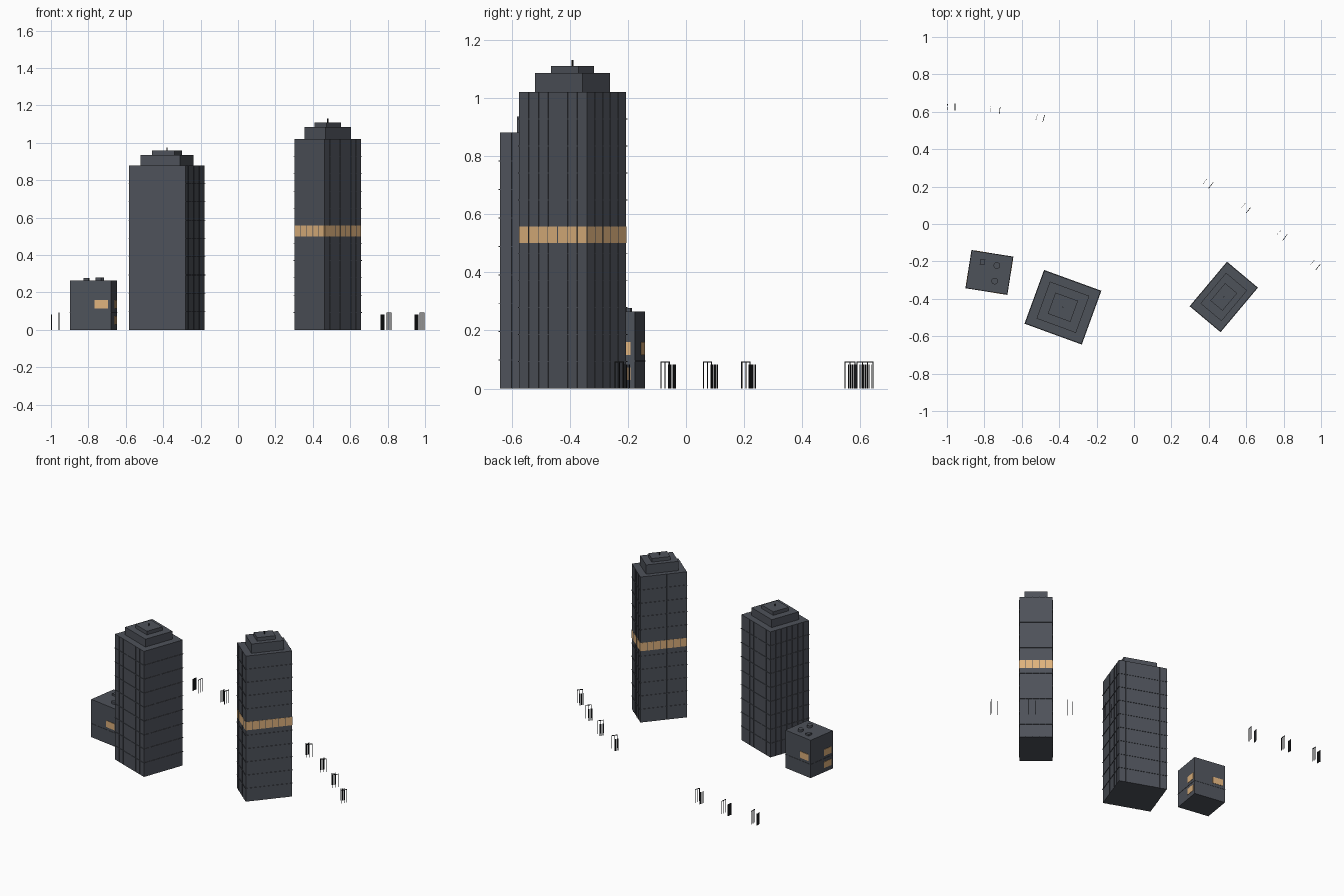
import bpy, bmesh, math
from mathutils import Matrix, Vector

if "Cube" in bpy.data.objects:
    bpy.data.objects.remove(bpy.data.objects["Cube"])


def material(name, rgb):
    m = bpy.data.materials.new(name)
    m.diffuse_color = (*rgb, 1)
    m.use_nodes = True
    m.node_tree.nodes["Principled BSDF"].inputs["Base Color"].default_value = m.diffuse_color
    return m


WALL = material("slate_wall", (0.076, 0.084, 0.102))
LIT = material("lit_window", (0.73, 0.445, 0.205))
METAL = material("dark_metal", (0.018, 0.019, 0.022))


def box(bm, size, center):
    """Add a box to a mesh in progress."""
    m = Matrix.Translation(center) @ Matrix.Diagonal((*size, 1))
    bmesh.ops.create_cube(bm, size=1, matrix=m)


def finish(bm, name, mat, pos, angle):
    me = bpy.data.meshes.new(name)
    bm.to_mesh(me)
    bm.free()
    me.materials.append(mat)
    ob = bpy.data.objects.new(name, me)
    ob.location = (pos[0], pos[1], 0)
    ob.rotation_euler.z = math.radians(angle)
    bpy.context.collection.objects.link(ob)
    return ob


def sides(w, d):
    """Yield the four sides: index, turn, face width, distance from centre."""
    for i in range(4):
        yield i, Matrix.Rotation(i * math.pi / 2, 4, 'Z'), (w, d)[i % 2], (d, w)[i % 2] / 2


def side_box(bm, turn, dist, u, width, z0, z1, thick):
    """Add a plate lying on one side of a building."""
    m = (turn @ Matrix.Translation((u, -dist - thick / 2, (z0 + z1) / 2))
         @ Matrix.Diagonal((width, thick, z1 - z0, 1)))
    bmesh.ops.create_cube(bm, size=1, matrix=m)


def tower(name, pos, angle, w, d, h, top2, top3, tip, floors, cols, band=None):
    # main shaft and stepped crown
    bm = bmesh.new()
    box(bm, (w, d, h), (0, 0, h / 2))
    box(bm, (w * .7, d * .7, top2 - h), (0, 0, (h + top2) / 2))
    box(bm, (w * .4, d * .4, top3 - top2), (0, 0, (top2 + top3) / 2))
    finish(bm, name + "_shaft", WALL, pos, angle)

    # vertical mullions and thin floor ledges
    bm = bmesh.new()
    for i, turn, fw, dist in sides(w, d):
        n = cols[i % 2]
        for k in range(1, n):
            side_box(bm, turn, dist, fw * (k / n - .5), .003, 0, h, .002)
    for k in range(1, floors):
        z = h * k / floors
        if band and band[0] - .004 < z < band[1] + .004:
            continue
        box(bm, (w + .006, d + .006, .003), (0, 0, z))
    finish(bm, name + "_facade_ribs", WALL, pos, angle)

    # roof mast
    bm = bmesh.new()
    box(bm, (.005, .005, tip - top3), (0, 0, (top3 + tip) / 2))
    finish(bm, name + "_mast", METAL, pos, angle)

    # lit storey, one pane per column
    if band:
        bm = bmesh.new()
        for i, turn, fw, dist in sides(w, d):
            n = cols[i % 2]
            for k in range(n):
                side_box(bm, turn, dist, fw * ((k + .5) / n - .5), fw / n - .003, *band, .0015)
        finish(bm, name + "_lit_panes", LIT, pos, angle)


tower("wide_tower", (-.38, -.445), -20, .32, .30, .88, .935, .96, .975, 9, (7, 7))
tower("tall_tower", (.48, -.39), -40, .21, .305, 1.02, 1.085, 1.11, 1.13, 11, (5, 7), (.50, .558))

# small block with roof units
pos, ang, w, d, h = (-.773, -.259), -9, .223, .203, .265
bm = bmesh.new()
box(bm, (w, d, h), (0, 0, h / 2))
box(bm, (w + .004, d + .004, .003), (0, 0, .095))
finish(bm, "small_block", WALL, pos, ang)

bm = bmesh.new()
unturn = Matrix.Rotation(math.radians(-ang), 3, 'Z')
vent = unturn @ Vector((-.81 - pos[0], -.203 - pos[1], h + .006))
box(bm, (.026, .03, .012), vent)
for x, y in ((-.733, -.222), (-.745, -.305)):
    p = unturn @ Vector((x - pos[0], y - pos[1], h + .0075))
    bmesh.ops.create_cone(bm, cap_ends=True, segments=12, radius1=.018, radius2=.018,
                          depth=.015, matrix=Matrix.Translation(p))
finish(bm, "small_block_roof_units", WALL, pos, ang)

# lit windows: one on every side, a lower one on the two ends
bm = bmesh.new()
for i, turn, fw, dist in sides(w, d):
    side_box(bm, turn, dist, fw * .26, fw * .33, .115, .16, .0025)
    if i % 2:
        side_box(bm, turn, dist, fw * .26, fw * .33, .03, .073, .0025)
finish(bm, "small_block_lit_windows", LIT, pos, ang)

# pairs of railing pieces standing across two paths: (picket xy, frame xy, path heading)
RAILS = [((-.997, .625), (-.957, .625), 0), ((-.767, .613), (-.718, .607), -7),
         ((-.52, .572), (-.483, .564), -15), ((.379, .228), (.411, .206), -38),
         ((.585, .097), (.612, .074), -38), ((.773, -.048), (.807, -.072), -38),
         ((.954, -.205), (.984, -.23), -38)]
for n, (a, b, heading) in enumerate(RAILS):
    bm = bmesh.new()
    for k in range(5):
        box(bm, (.003, .003, .083), (0, (k - 2) * .007, .0415))
    finish(bm, f"pickets_{n}", METAL, a, heading)
    bm = bmesh.new()
    for y in (-.018, 0, .018):
        box(bm, (.003, .003, .09), (0, y, .045))
    box(bm, (.003, .039, .004), (0, 0, .091))
    finish(bm, f"rail_frame_{n}", METAL, b, heading)
